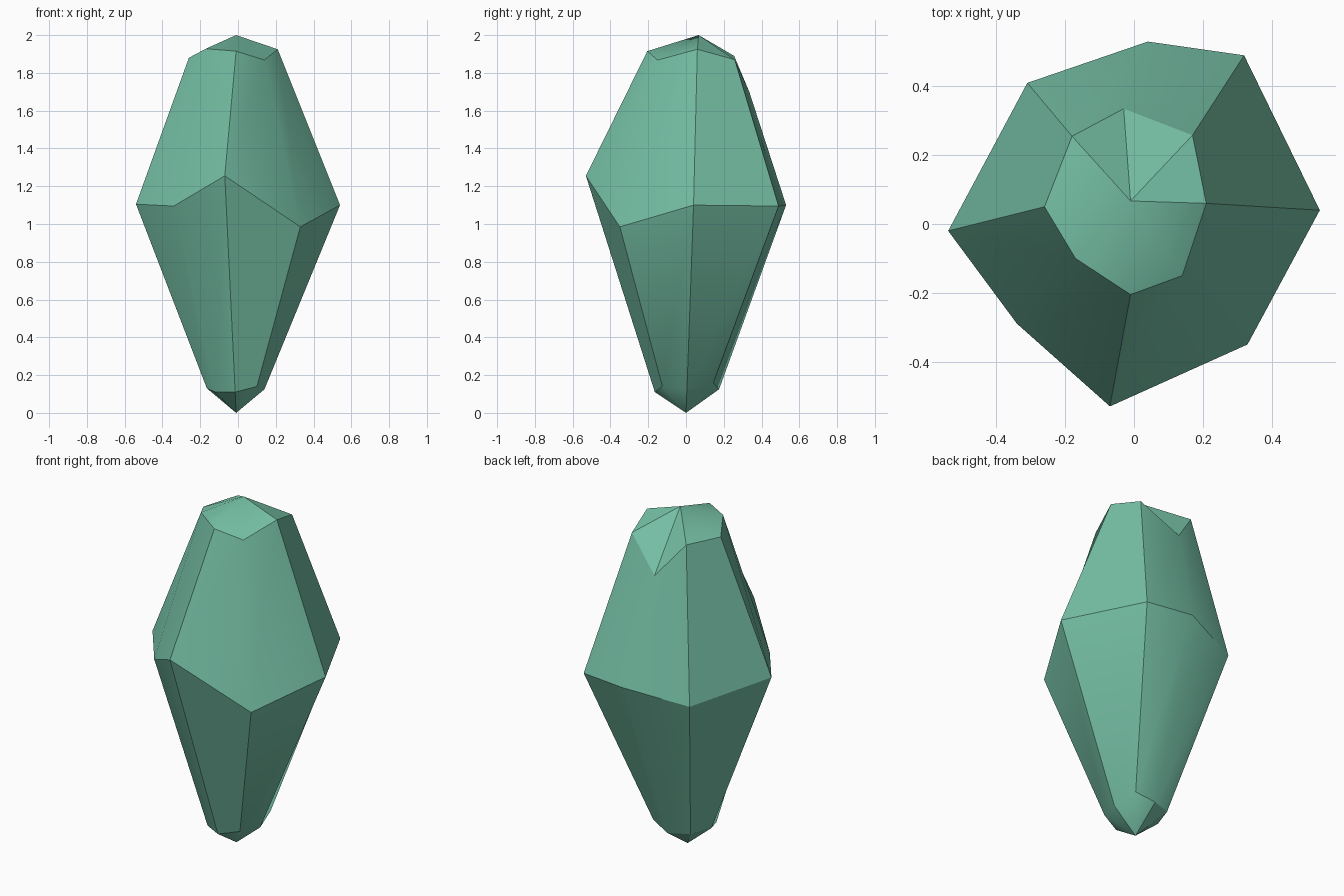
import bpy, bmesh, math

if "Cube" in bpy.data.objects:
    bpy.data.objects.remove(bpy.data.objects["Cube"])

# Corner rings of the rough gem, counter-clockwise from the +x corner
LOWER = [(.14, .005, .125), (.11, .145, .16), (0, .175, .125), (-.12, .13, .13),
         (-.165, 0, .13), (-.12, -.11, .11), (-.015, -.165, .11), (.10, -.125, .14)]
GIRDLE = [(.54, .04, 1.10), (.32, .49, 1.095), (.04, .53, 1.10), (-.31, .41, 1.035),
          (-.54, -.02, 1.105), (-.34, -.29, 1.095), (-.07, -.53, 1.255), (.33, -.35, .985)]
UPPER = [(.21, .06, 1.925), (.17, .258, 1.87), (-.03, .335, 1.70), (-.18, .255, 1.89),
         (-.26, .05, 1.88), (-.17, -.10, 1.928), (-.01, -.205, 1.915), (.14, -.15, 1.868)]
BOTTOM_TIP = (-.01, 0, 0)
TOP_TIP = (-.01, .067, 2.0)

green = bpy.data.materials.new("jade_green")
green.diffuse_color = (.18, .53, .38, 1)
green.use_nodes = True
green.node_tree.nodes["Principled BSDF"].inputs["Base Color"].default_value = green.diffuse_color

bm = bmesh.new()
rings = [[bm.verts.new(p) for p in ring] for ring in (LOWER, GIRDLE, UPPER)]
bottom, top = bm.verts.new(BOTTOM_TIP), bm.verts.new(TOP_TIP)
n = len(LOWER)

for i in range(n):
    j = (i + 1) % n
    # pointed caps
    bm.faces.new((bottom, rings[0][j], rings[0][i]))
    bm.faces.new((top, rings[2][i], rings[2][j]))
    # long side facets
    for a, b in zip(rings, rings[1:]):
        bm.faces.new((a[i], a[j], b[j], b[i]))

bmesh.ops.recalc_face_normals(bm, faces=bm.faces)
mesh = bpy.data.meshes.new("crystal")
bm.to_mesh(mesh)
bm.free()
mesh.materials.append(green)

crystal = bpy.data.objects.new("crystal", mesh)
bpy.context.collection.objects.link(crystal)

# Soft shading across shallow facets, crisp edges elsewhere
bpy.context.view_layer.objects.active = crystal
crystal.select_set(True)
bpy.ops.object.shade_smooth_by_angle(angle=math.radians(30))
